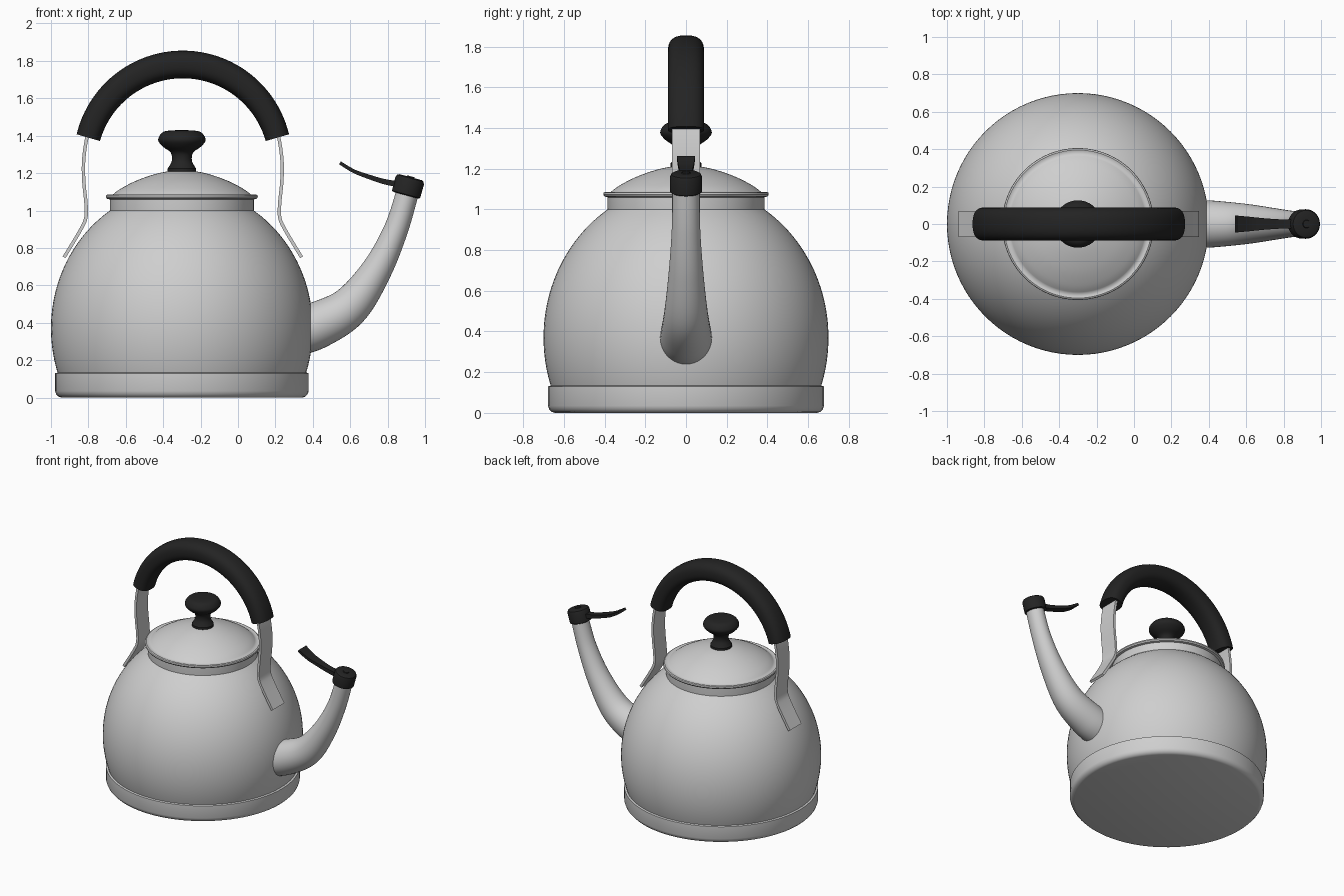
import bpy, bmesh, math
from mathutils import Vector

if "Cube" in bpy.data.objects:
    bpy.data.objects.remove(bpy.data.objects["Cube"], do_unlink=True)

CX = -0.3  # axis of the pot


def material(name, rgb, rough):
    m = bpy.data.materials.new(name)
    m.use_nodes = True
    m.diffuse_color = (*rgb, 1)
    bsdf = m.node_tree.nodes["Principled BSDF"]
    bsdf.inputs["Base Color"].default_value = (*rgb, 1)
    bsdf.inputs["Roughness"].default_value = rough
    return m


steel = material("brushed steel", (0.62, 0.62, 0.62), 0.4)
black = material("black plastic", (0.017, 0.017, 0.017), 0.5)


def loft(name, rings, mat):
    """Skin a list of closed rings and cap both ends."""
    bm = bmesh.new()
    rows = [[bm.verts.new(p) for p in ring] for ring in rings]
    n = len(rows[0])
    for a, b in zip(rows, rows[1:]):
        for i in range(n):
            j = (i + 1) % n
            bm.faces.new((a[i], a[j], b[j], b[i]))
    bm.faces.new(rows[0][::-1])
    bm.faces.new(rows[-1])
    bmesh.ops.recalc_face_normals(bm, faces=bm.faces)
    mesh = bpy.data.meshes.new(name)
    bm.to_mesh(mesh)
    bm.free()
    mesh.materials.append(mat)
    ob = bpy.data.objects.new(name, mesh)
    bpy.context.collection.objects.link(ob)
    bpy.ops.object.select_all(action="DESELECT")
    ob.select_set(True)
    bpy.context.view_layer.objects.active = ob
    bpy.ops.object.shade_smooth_by_angle(angle=math.radians(35))
    return ob


def lathe(name, profile, mat, n=96):
    """Turn a list of (radius, height) about the z axis."""
    turns = [2 * math.pi * i / n for i in range(n)]
    rings = [[(max(r, 0.002) * math.cos(t), max(r, 0.002) * math.sin(t), z)
              for t in turns] for r, z in profile]
    ob = loft(name, rings, mat)
    ob.location.x = CX
    return ob


def smooth(points, steps=8):
    """Catmull-Rom curve through tuples of any length."""
    pts = [points[0], *points, points[-1]]
    out = []
    for a, b, c, d in zip(pts, pts[1:], pts[2:], pts[3:]):
        for s in range(steps):
            t = s / steps
            out.append(tuple(0.5 * (2 * q + (r - p) * t + (2 * p - 5 * q + 4 * r - s2) * t * t
                                    + (3 * q - p - 3 * r + s2) * t ** 3)
                             for p, q, r, s2 in zip(a, b, c, d)))
    return out + [points[-1]]


def oval(n=32, power=2.0):
    def bend(v):
        return math.copysign(abs(v) ** (2 / power), v)
    return [(bend(math.cos(2 * math.pi * i / n)), bend(math.sin(2 * math.pi * i / n)))
            for i in range(n)]


BAR = [(1, 1), (-1, 1), (-1, -1), (1, -1)]


def sweep(name, path, section, mat):
    """Sweep a section along (x, z, half thickness, half width) in the xz plane."""
    rings = []
    for i, (x, z, a, b) in enumerate(path):
        p, q = path[max(i - 1, 0)], path[min(i + 1, len(path) - 1)]
        t = Vector((q[0] - p[0], q[1] - p[1])).normalized()
        rings.append([(x - t.y * a * u, b * v, z + t.x * a * u) for u, v in section])
    return loft(name, rings, mat)


# Base band and rounded pot with its neck
lathe("base_band", [(0.645, 0.0), (0.66, 0.005), (0.672, 0.018), (0.678, 0.035),
                    (0.678, 0.13), (0.66, 0.135)], steel)
low, mid, high = 0.12, 0.37, 1.0
belly = []
for i in range(33):
    z = low + (high - low) * i / 32
    belly.append((0.7 * math.sqrt(1 - ((z - mid) / 0.754) ** 2), z))
lathe("pot_body", belly + [(0.385, 1.005), (0.385, 1.065)], steel)

# Lid with a thin rim, and the knob
dome = smooth([(0.37, 1.085), (0.33, 1.115), (0.25, 1.157), (0.15, 1.193),
               (0.07, 1.21), (0, 1.215)], 4)
lathe("lid", [(0.38, 1.058), (0.4, 1.063), (0.406, 1.072), (0.404, 1.082),
              (0.396, 1.086), (0.385, 1.082)] + dome, steel)
knob = smooth([(0.076, 1.225), (0.066, 1.24), (0.053, 1.27), (0.06, 1.31), (0.1, 1.34),
               (0.125, 1.37), (0.122, 1.395), (0.1, 1.42), (0.06, 1.428), (0, 1.43)], 4)
lathe("lid_knob", [(0.07, 1.2), (0.076, 1.205)] + knob, black, 48)

# Curved tapering spout
sweep("spout", smooth([(0.28, 0.34, 0.125, 0.13), (0.42, 0.385, 0.125, 0.125),
                       (0.595, 0.485, 0.108, 0.108), (0.74, 0.68, 0.082, 0.086),
                       (0.845, 0.9, 0.065, 0.07), (0.91, 1.11, 0.06, 0.066)]),
      oval(40), steel)

# Spout cap with a small raised button, tilted along the spout
cap = lathe("spout_cap", [(0.068, -0.05), (0.078, -0.045), (0.079, 0.03), (0.073, 0.044),
                          (0.062, 0.05), (0.022, 0.05), (0.02, 0.055), (0, 0.055)], black, 48)
cap.location = (0.91, 0, 1.13)
cap.rotation_euler.y = math.radians(15)

# Thumb lever, flaring to its free end
sweep("cap_lever", smooth([(0.86, 1.14, 0.016, 0.025), (0.78, 1.155, 0.014, 0.025),
                           (0.7, 1.18, 0.012, 0.03), (0.62, 1.21, 0.01, 0.038),
                           (0.545, 1.255, 0.009, 0.045)], 5), BAR, black)

# Arched grip
grip = []
for i in range(49):
    t = math.radians(14.5 + (180 - 29) * i / 48)
    fat = 0.062 + 0.012 * math.sin(t)
    grip.append((CX + 0.005 + 0.522 * math.cos(t), 1.259 + 0.522 * math.sin(t), fat, 0.088))
sweep("handle_grip", grip, oval(40, 2.5), black)

# Flat bent straps joining the grip to the pot
strap = smooth([(0.505, 1.43), (0.522, 1.34), (0.531, 1.25), (0.529, 1.15), (0.518, 1.04),
                (0.518, 0.965), (0.545, 0.9), (0.635, 0.75)], 6)
for side, label in ((1, "left"), (-1, "right")):
    sweep(label + "_strap", [(CX + 0.005 + side * x, z, 0.009, 0.07) for x, z in strap],
          BAR, steel)
